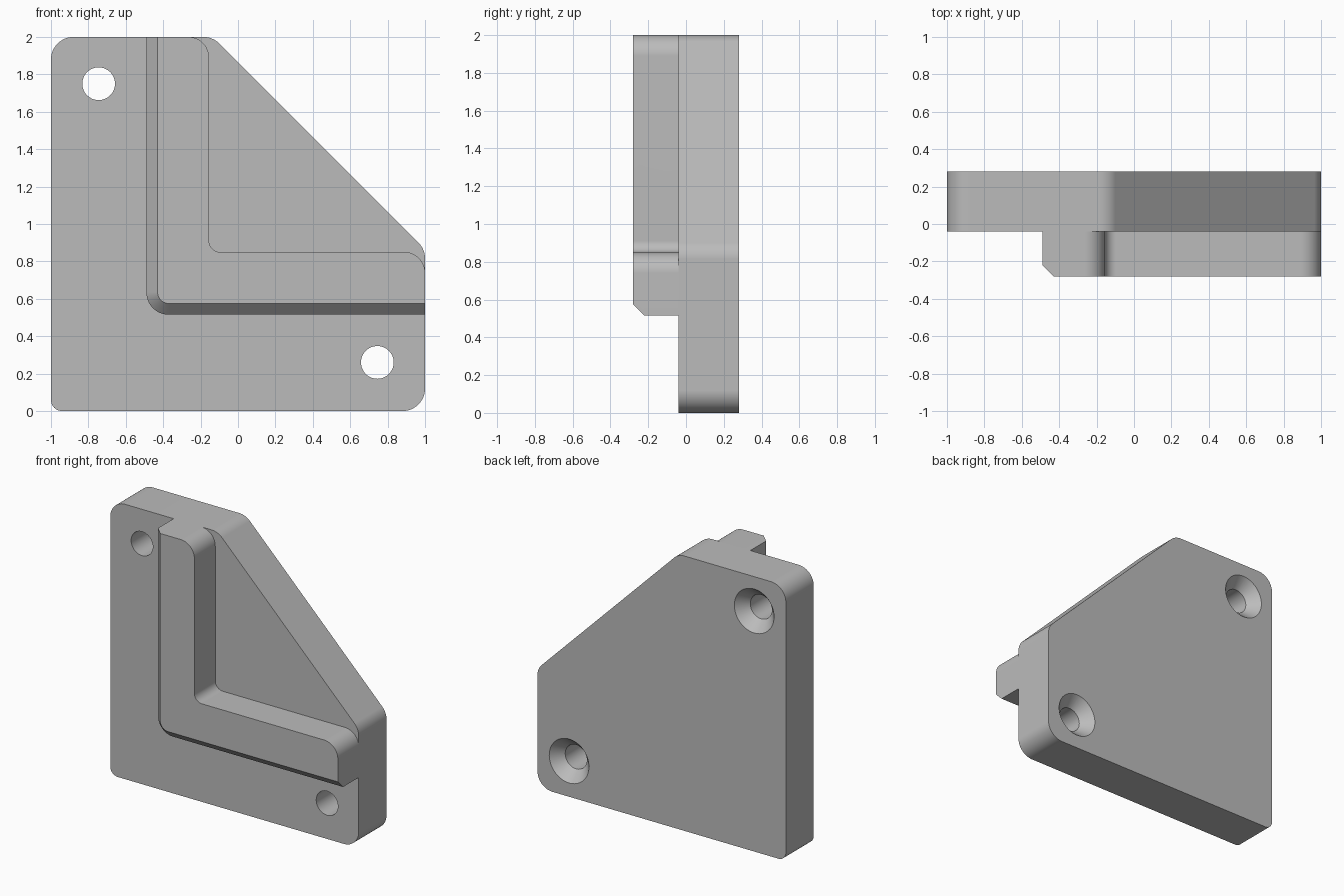
import bpy, bmesh, math
from mathutils import Vector

cube = bpy.data.objects.get("Cube")
if cube:
    bpy.data.objects.remove(cube, do_unlink=True)

grey = bpy.data.materials.new("light_grey")
grey.use_nodes = True
colour = (0.5, 0.5, 0.5, 1)
grey.diffuse_color = colour
grey.node_tree.nodes["Principled BSDF"].inputs["Base Color"].default_value = colour


def rounded(corners, steps=12):
    """Outline in x, z with an arc of the given radius at each corner."""
    points = []
    for i, (x, z, r) in enumerate(corners):
        here = Vector((x, z))
        if r == 0:
            points.append(here)
            continue
        to_prev = (Vector(corners[i - 1][:2]) - here).normalized()
        to_next = (Vector(corners[(i + 1) % len(corners)][:2]) - here).normalized()
        half = to_prev.angle(to_next) / 2
        centre = here + (to_prev + to_next).normalized() * r / math.sin(half)
        start = here + to_prev * r / math.tan(half) - centre
        end = here + to_next * r / math.tan(half) - centre
        sweep = math.pi - 2 * half
        for k in range(steps + 1):
            t = k / steps
            points.append(centre + (start * math.sin((1 - t) * sweep)
                                    + end * math.sin(t * sweep)) / math.sin(sweep))
    return points


def circle(x, z, r, steps=48):
    angles = [2 * math.pi * k / steps for k in range(steps)]
    return [Vector((x + r * math.cos(a), z + r * math.sin(a))) for a in angles]


def loft(name, layers):
    """Closed solid through matching outlines, each at its own y."""
    bm = bmesh.new()
    rings = [[bm.verts.new((p.x, y, p.y)) for p in outline] for y, outline in layers]
    for a, b in zip(rings, rings[1:]):
        for i in range(len(a)):
            j = (i + 1) % len(a)
            bm.faces.new((a[i], a[j], b[j], b[i]))
    bm.faces.new(rings[0])
    bm.faces.new(rings[-1])
    bmesh.ops.recalc_face_normals(bm, faces=bm.faces)
    mesh = bpy.data.meshes.new(name)
    bm.to_mesh(mesh)
    bm.free()
    mesh.materials.append(grey)
    obj = bpy.data.objects.new(name, mesh)
    bpy.context.collection.objects.link(obj)
    return obj


def select(obj):
    bpy.ops.object.select_all(action='DESELECT')
    obj.select_set(True)
    bpy.context.view_layer.objects.active = obj


def smooth(obj):
    select(obj)
    bpy.ops.object.shade_smooth_by_angle(angle=math.radians(25))
    weighted = obj.modifiers.new("Even normals", 'WEIGHTED_NORMAL')
    weighted.keep_sharp = True


FRONT, STEP, BACK = -0.28, -0.04, 0.28

# Plate with one corner cut off
outline = rounded([(-1, 0, 0.06), (1, 0, 0.12), (1, 0.865, 0.12),
                   (-0.135, 2, 0.12), (-1, 2, 0.12)])
plate = loft("base_plate", [(STEP, outline), (BACK, outline)])

# Screw holes, countersunk from the back
HOLE, SINK, DEPTH = 0.0875, 0.16, 0.08
for x, z in ((-0.745, 1.75), (0.745, 0.26)):
    cutter = loft("hole_cutter", [
        (STEP - 0.1, circle(x, z, HOLE)), (BACK - DEPTH, circle(x, z, HOLE)),
        (BACK, circle(x, z, SINK)), (BACK + 0.05, circle(x, z, SINK))])
    cutter.hide_render = True
    cut = plate.modifiers.new("Screw hole", 'BOOLEAN')
    cut.operation = 'DIFFERENCE'
    cut.solver = 'EXACT'
    cut.object = cutter
    select(plate)
    bpy.ops.object.modifier_apply(modifier=cut.name)
    bpy.data.objects.remove(cutter, do_unlink=True)
smooth(plate)


# Raised L-shaped rib, bevelled along its outer edge
def rib_outline(inset):
    x, z = -0.49 + inset, 0.515 + inset
    return rounded([(x, z, 0.12 - inset), (1, z, 0), (1, 0.85, 0.11),
                    (-0.155, 0.85, 0.06), (-0.155, 2, 0.11), (x, 2, 0)])


BEVEL = 0.06
rib = loft("corner_rib", [(STEP, rib_outline(0)), (FRONT + BEVEL, rib_outline(0)),
                          (FRONT, rib_outline(BEVEL))])
smooth(rib)
